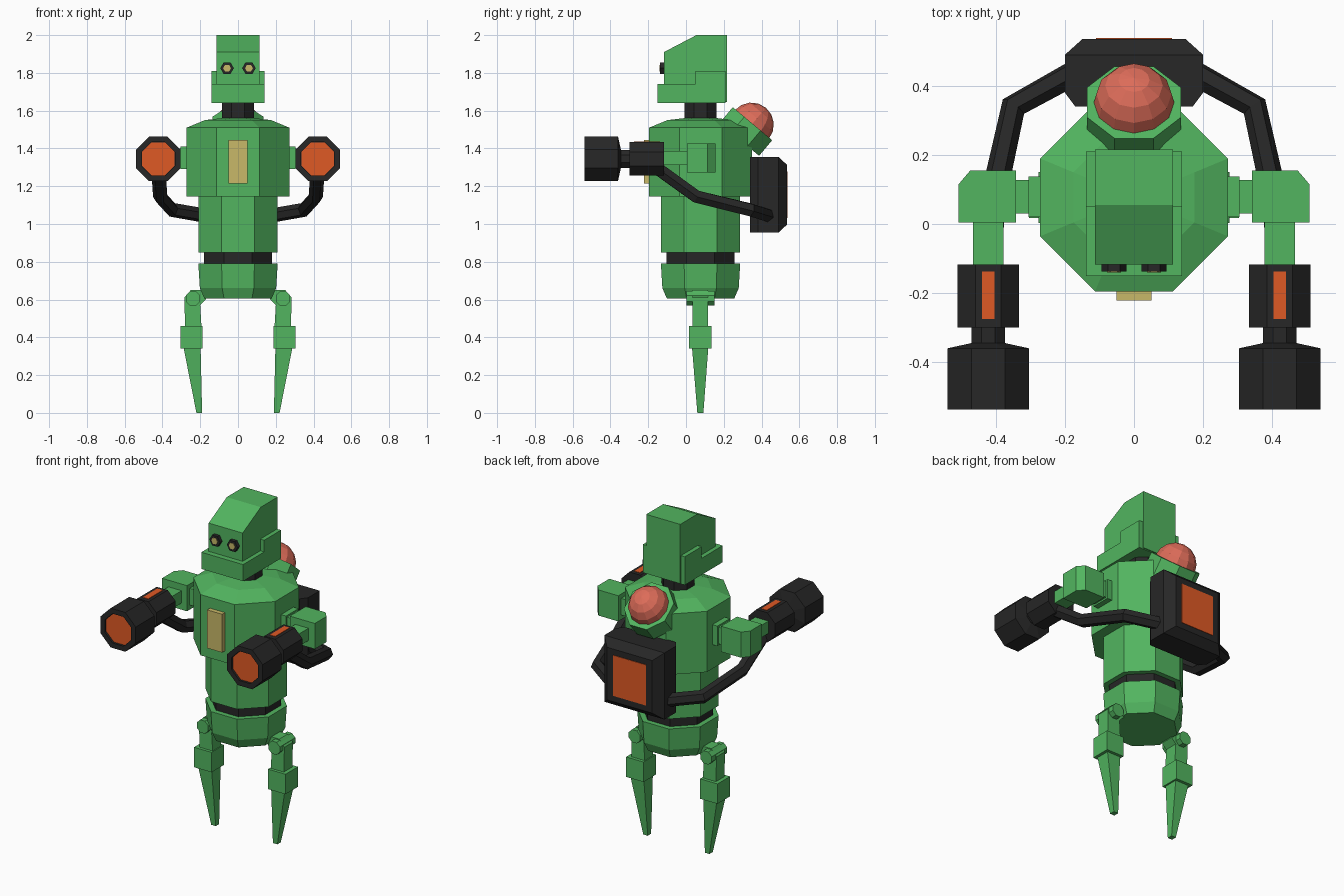
import bpy, bmesh
from math import pi, cos, sin, radians
from mathutils import Matrix, Vector

if "Cube" in bpy.data.objects:
    bpy.data.objects.remove(bpy.data.objects["Cube"])


def material(name, rgb):
    m = bpy.data.materials.new(name)
    m.diffuse_color = (*rgb, 1)
    m.use_nodes = True
    m.node_tree.nodes["Principled BSDF"].inputs["Base Color"].default_value = m.diffuse_color
    return m


GREEN = material("green", (0.084, 0.46, 0.115))
BLACK = material("black", (0.02, 0.02, 0.02))
ORANGE = material("orange", (0.74, 0.10, 0.018))
RED = material("red", (0.72, 0.15, 0.10))
TAN = material("tan", (0.58, 0.48, 0.14))


def finish(name, bm, mat):
    bmesh.ops.recalc_face_normals(bm, faces=bm.faces)
    me = bpy.data.meshes.new(name)
    bm.to_mesh(me)
    bm.free()
    me.materials.append(mat)
    ob = bpy.data.objects.new(name, me)
    bpy.context.collection.objects.link(ob)
    return ob


def skin(name, loops, mat, side=1):
    """Bridge equal-length point loops and cap both ends; side=-1 mirrors in x."""
    bm = bmesh.new()
    rings = [[bm.verts.new((p[0] * side, p[1], p[2])) for p in lp] for lp in loops]
    n = len(rings[0])
    for a, b in zip(rings, rings[1:]):
        for i in range(n):
            j = (i + 1) % n
            bm.faces.new((a[i], a[j], b[j], b[i]))
    bm.faces.new(rings[0])
    bm.faces.new(rings[-1])
    return finish(name, bm, mat)


def lathe(name, rings, mat, mtx, n=8, side=1, turn=None):
    """rings = (height, distance to the flats) along local z."""
    turn = pi / n if turn is None else turn
    loops = []
    for h, r in rings:
        R = r / cos(pi / n)
        loops.append([mtx @ Vector((R * cos(turn + 2 * pi * i / n),
                                    R * sin(turn + 2 * pi * i / n), h)) for i in range(n)])
    return skin(name, loops, mat, side)


def rect(x0, x1, y0, y1, z):
    return [(x0, y0, z), (x1, y0, z), (x1, y1, z), (x0, y1, z)]


def box(name, x0, x1, y0, y1, z0, z1, mat, side=1):
    return skin(name, [rect(x0, x1, y0, y1, z0), rect(x0, x1, y0, y1, z1)], mat, side)


def along_y(x, z):
    """Local z points along +y."""
    return Matrix.Translation((x, 0, z)) @ Matrix.Rotation(-pi / 2, 4, 'X')


# Body stack
body = Matrix.Translation((0, 0.077, 0))
lathe("pelvis", [(0.605, 0.178), (0.66, 0.202), (0.79, 0.21)], GREEN, body)
lathe("waist_belt", [(0.78, 0.18), (0.86, 0.18)], BLACK, body)
lathe("abdomen", [(0.85, 0.21), (1.15, 0.21)], GREEN, body)
lathe("chest", [(1.145, 0.272), (1.51, 0.272), (1.55, 0.175), (1.56, 0.09)], GREEN, body)
lathe("neck", [(1.55, 0.085), (1.65, 0.085)], BLACK, body)
box("chest_plate", -0.05, 0.05, -0.222, -0.18, 1.215, 1.445, TAN)

# Head with sloped brow, and stepped jaw guard
head = [(-0.117, 1.645), (0.216, 1.645), (0.216, 2.0), (0.055, 2.0), (-0.117, 1.91)]
skin("head", [[(x, y, z) for y, z in head] for x in (-0.113, 0.113)], GREEN)
jaw = [(-0.15, 1.64), (0.21, 1.64), (0.21, 1.81), (0.05, 1.81), (0.05, 1.74), (-0.15, 1.74)]
skin("jaw_guard", [[(x, y, z) for y, z in jaw] for x in (-0.139, 0.139)], GREEN)

# Back lamp: tilted collar and dome
lamp = Matrix.Translation((0, 0.347, 1.525)) @ Matrix.Rotation(radians(-40), 4, 'X')
lathe("lamp_collar", [(-0.10, 0.136), (0.008, 0.136)], GREEN, lamp)
bm = bmesh.new()
bmesh.ops.create_uvsphere(bm, u_segments=12, v_segments=8, radius=0.118, matrix=lamp)
finish("lamp_dome", bm, RED)

# Backpack with tapered rear and glowing panel


def pack_ring(y, w, h):
    return [(-w, y, 1.155 - h), (w, y, 1.155 - h), (w, y, 1.155 + h), (-w, y, 1.155 + h)]


skin("backpack", [pack_ring(0.34, 0.17, 0.2), pack_ring(0.38, 0.2, 0.2),
                  pack_ring(0.49, 0.2, 0.2), pack_ring(0.535, 0.15, 0.158)], BLACK)
skin("backpack_panel", [pack_ring(0.52, 0.11, 0.122), pack_ring(0.538, 0.11, 0.122)], ORANGE)

for side, tag in ((1, "left"), (-1, "right")):
    # Eyes
    eye = along_y(0.058, 1.825)
    lathe("eye_rim_" + tag, [(-0.138, 0.031), (-0.11, 0.031)], BLACK, eye, 6, side, 0)
    lathe("eye_lens_" + tag, [(-0.141, 0.018), (-0.13, 0.018)], TAN, eye, 6, side, 0)

    # Legs
    thigh = [(0.17, 0.65), (0.25, 0.65), (0.284, 0.61), (0.28, 0.45),
             (0.193, 0.45), (0.2, 0.57), (0.17, 0.6)]
    skin("thigh_" + tag, [[(x, y, z) for x, z in thigh] for y in (0.035, 0.116)], GREEN, side)
    lathe("hip_joint_" + tag, [(0.003, 0.038), (0.15, 0.038)], GREEN, along_y(0.238, 0.606), 8, side)
    box("knee_" + tag, 0.188, 0.304, 0.017, 0.135, 0.34, 0.46, GREEN, side)
    skin("shin_" + tag, [rect(0.19, 0.22, 0.06, 0.092, 0),
                         rect(0.198, 0.288, 0.032, 0.118, 0.345)], GREEN, side)

    # Shoulder and forearm
    box("shoulder_socket_" + tag, 0.26, 0.305, 0.02, 0.138, 1.29, 1.41, GREEN, side)
    box("shoulder_axle_" + tag, 0.29, 0.36, 0.03, 0.128, 1.3, 1.4, GREEN, side)
    elbow = [(0.342, 0.004), (0.508, 0.004), (0.508, 0.115), (0.474, 0.155), (0.342, 0.155)]
    skin("elbow_" + tag, [[(x, y, z) for x, y in elbow] for z in (1.272, 1.426)], GREEN, side)
    box("forearm_" + tag, 0.378, 0.466, -0.13, 0.02, 1.312, 1.386, GREEN, side)

    # Cannon
    gun = along_y(0.422, 1.345)
    lathe("cannon_body_" + tag, [(-0.3, 0.089), (-0.117, 0.089)], BLACK, gun, 8, side)
    lathe("cannon_neck_" + tag, [(-0.355, 0.048), (-0.29, 0.048)], BLACK, gun, 8, side)
    lathe("cannon_muzzle_" + tag, [(-0.345, 0.05), (-0.36, 0.118), (-0.537, 0.118),
                                   (-0.537, 0.088), (-0.52, 0.088)], BLACK, gun, 8, side)
    lathe("muzzle_glow_" + tag, [(-0.525, 0.087), (-0.515, 0.087)], ORANGE, gun, 8, side)
    box("cannon_stripe_" + tag, 0.404, 0.44, -0.275, -0.138, 1.42, 1.437, ORANGE, side)

    # Feed hose from backpack to cannon
    path = [(0.422, -0.16, 1.30), (0.412, 0.055, 1.145), (0.349, 0.34, 1.075), (0.15, 0.45, 1.04)]
    cu = bpy.data.curves.new("hose_" + tag, 'CURVE')
    cu.dimensions = '3D'
    cu.bevel_depth = 0.038
    cu.bevel_resolution = 1
    cu.use_fill_caps = True
    sp = cu.splines.new('POLY')
    sp.points.add(len(path) - 1)
    for p, (x, y, z) in zip(sp.points, path):
        p.co = (x * side, y, z, 1)
    sp.use_smooth = False
    cu.materials.append(BLACK)
    hose = bpy.data.objects.new("hose_" + tag, cu)
    bpy.context.collection.objects.link(hose)
    bpy.ops.object.select_all(action='DESELECT')
    hose.select_set(True)
    bpy.context.view_layer.objects.active = hose
    bpy.ops.object.convert(target='MESH')
